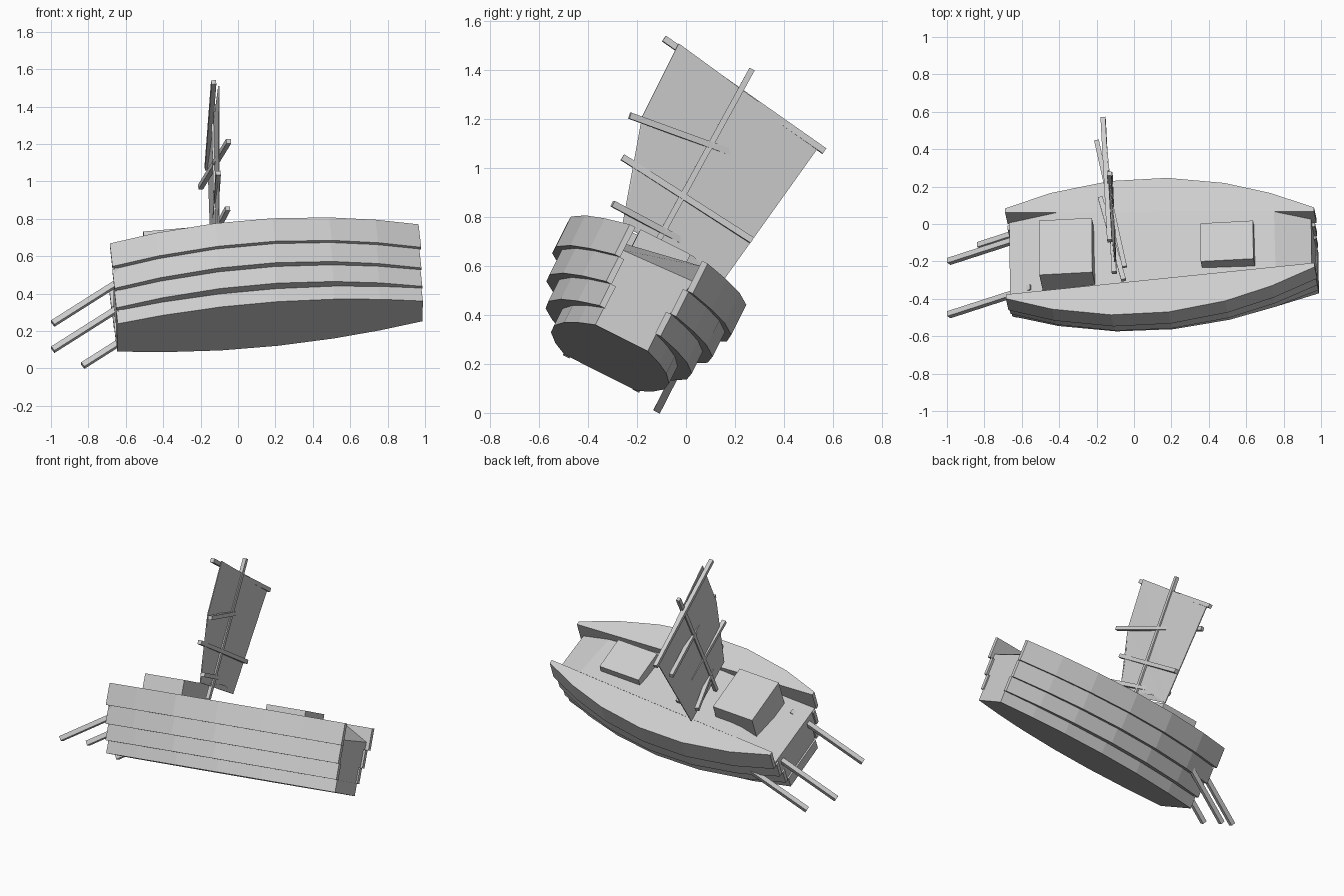
import bpy, bmesh, math
from mathutils import Vector, Matrix

if "Cube" in bpy.data.objects:
    bpy.data.objects.remove(bpy.data.objects["Cube"])

grey = bpy.data.materials.new("plain grey")
grey.diffuse_color = (0.61, 0.61, 0.61, 1)
grey.use_nodes = True
grey.node_tree.nodes["Principled BSDF"].inputs["Base Color"].default_value = grey.diffuse_color

# Heeled boat axes: along the hull, across it, and up the hull
L = Vector((0.995, 0.0525, 0.0865)).normalized()
W = Vector((0, 0.894, -0.449))
W = (W - L * W.dot(L)).normalized()
U = L.cross(W).normalized()
CENTRE = -0.381
S0, S1 = -0.645, 1.0


def place(s, w, u):
    return L * s + W * (CENTRE + w) + U * u


def make(name, bm):
    bmesh.ops.recalc_face_normals(bm, faces=bm.faces)
    me = bpy.data.meshes.new(name)
    bm.to_mesh(me)
    bm.free()
    me.materials.append(grey)
    ob = bpy.data.objects.new(name, me)
    bpy.context.collection.objects.link(ob)
    return ob


def prism(name, outline, u0, u1):
    """Extrude an (s, w) outline from u0 to u1."""
    bm = bmesh.new()
    low = [bm.verts.new(place(s, w, u0)) for s, w in outline]
    top = [bm.verts.new(place(s, w, u1)) for s, w in outline]
    n = len(outline)
    bm.faces.new(low)
    bm.faces.new(top)
    for i in range(n):
        j = (i + 1) % n
        bm.faces.new((low[i], low[j], top[j], top[i]))
    return make(name, bm)


def beam(name, a, b, size=0.03, up=U):
    """Square bar between two points."""
    a, b = Vector(a), Vector(b)
    d = (b - a).normalized()
    p = d.cross(up)
    if p.length < 0.1:
        p = d.cross(L)
    p.normalize()
    q = d.cross(p)
    h = size / 2
    bm = bmesh.new()
    rings = [[bm.verts.new(c + p * h * i + q * h * j)
              for i, j in ((-1, -1), (1, -1), (1, 1), (-1, 1))] for c in (a, b)]
    bm.faces.new(rings[0])
    bm.faces.new(rings[1])
    for i in range(4):
        j = (i + 1) % 4
        bm.faces.new((rings[0][i], rings[0][j], rings[1][j], rings[1][i]))
    return make(name, bm)


# Hull planks: bulging tiers, each wider than the one below
# (u low, u high, half width at left end, at right end, bulge, right end)
tiers = [(0.055, 0.133, 0.165, 0.12, 0.122, 0.995),
         (0.133, 0.233, 0.20, 0.14, 0.16, 1.0),
         (0.233, 0.347, 0.235, 0.16, 0.178, 1.005),
         (0.347, 0.485, 0.27, 0.178, 0.18, 1.015)]
stations = [0, 0.15, 0.34, 0.525, 0.71, 0.86, 1]
for k, (u0, u1, a, b, c, end) in enumerate(tiers):
    curve = [(S0 + (end - S0) * t, a + (b - a) * t + c * 4 * t * (1 - t)) for t in stations]
    if k == 0:
        # the lowest tier closes the bottom in one piece
        prism("hull_bottom", curve + [(s, -w) for s, w in reversed(curve)], u0, u1)
        continue
    lens = curve + [(end, b - 0.025), (S0, a - 0.025)]
    for side, label in ((1, "back"), (-1, "front")):
        prism(f"hull_plank_{label}_{k + 1}", [(s, w * side) for s, w in lens], u0, u1)

# Hull core with the deck on top: dips at both ends, lower on the front side
# (s, u at back edge, u at front edge)
deck = [(-0.635, 0.362, 0.35), (-0.36, 0.487, 0.39), (0.0, 0.487, 0.455),
        (0.8, 0.487, 0.425), (0.99, 0.395, 0.38)]
bm = bmesh.new()
rows = []
for s, back, front in deck:
    t = (s - S0) / (S1 - S0)
    bot, top = 0.15 - 0.04 * t, 0.25 - 0.093 * t
    rows.append([bm.verts.new(place(s, w, h)) for w, h in
                 ((-bot, 0.08), (bot, 0.08), (top, back), (-top, front))])
for r, q in zip(rows, rows[1:]):
    for i in range(4):
        j = (i + 1) % 4
        bm.faces.new((r[i], r[j], q[j], q[i]))
bm.faces.new(rows[0])
bm.faces.new(rows[-1])
make("hull_core_and_deck", bm)

# Deck cabins
for name, s0, s1, w0, w1, top in (("large_cabin", -0.455, -0.17, -0.568, -0.243, 0.58),
                                  ("small_cabin", 0.407, 0.69, -0.508, -0.28, 0.52)):
    w0, w1 = w0 - CENTRE, w1 - CENTRE
    prism(name, [(s0, w0), (s1, w0), (s1, w1), (s0, w1)], 0.34, top)

# Mast and the yards crossing it
beam("mast", (-0.112, -0.16, 0.62), (-0.132, 0.27, 1.405), 0.024)
yards = [((-0.13, -0.09, 1.53), (-0.165, 0.565, 1.07)),
         ((-0.05, -0.23, 1.215), (-0.20, 0.445, 0.97)),
         ((-0.106, -0.26, 1.045), (-0.128, 0.27, 0.705)),
         ((-0.055, -0.30, 0.855), (-0.18, 0.14, 0.62))]
for k, (a, b) in enumerate(yards):
    beam(f"yard_{k + 1}", a, b, 0.026)

# Thin sail with a ragged left edge and notched foot
sail = [(-0.103, -0.03, 1.51), (-0.16, 0.545, 1.09), (-0.14, 0.145, 0.53),
        (-0.122, 0.03, 0.64), (-0.103, -0.26, 0.77), (-0.101, -0.20, 1.02),
        (-0.101, -0.18, 1.21)]
bm = bmesh.new()
off = L * 0.003
faces = [[bm.verts.new(Vector(p) + off * d) for p in sail] for d in (-1, 1)]
bm.faces.new(faces[0])
bm.faces.new(faces[1])
for i in range(len(sail)):
    j = (i + 1) % len(sail)
    bm.faces.new((faces[0][i], faces[0][j], faces[1][j], faces[1][i]))
bmesh.ops.triangulate(bm, faces=[f for f in bm.faces if len(f.verts) > 4])
make("sail", bm)

# Oars trailing from the left end
reach = Vector((0.34, 0.11, 0.215))
for k, (tip, n) in enumerate((((-0.99, -0.485, 0.24), 1.3),
                              ((-0.99, -0.20, 0.10), 1.3),
                              ((-0.83, -0.115, 0.015), 1.1))):
    beam(f"oar_{k + 1}", tip, Vector(tip) + reach * n, 0.03)
